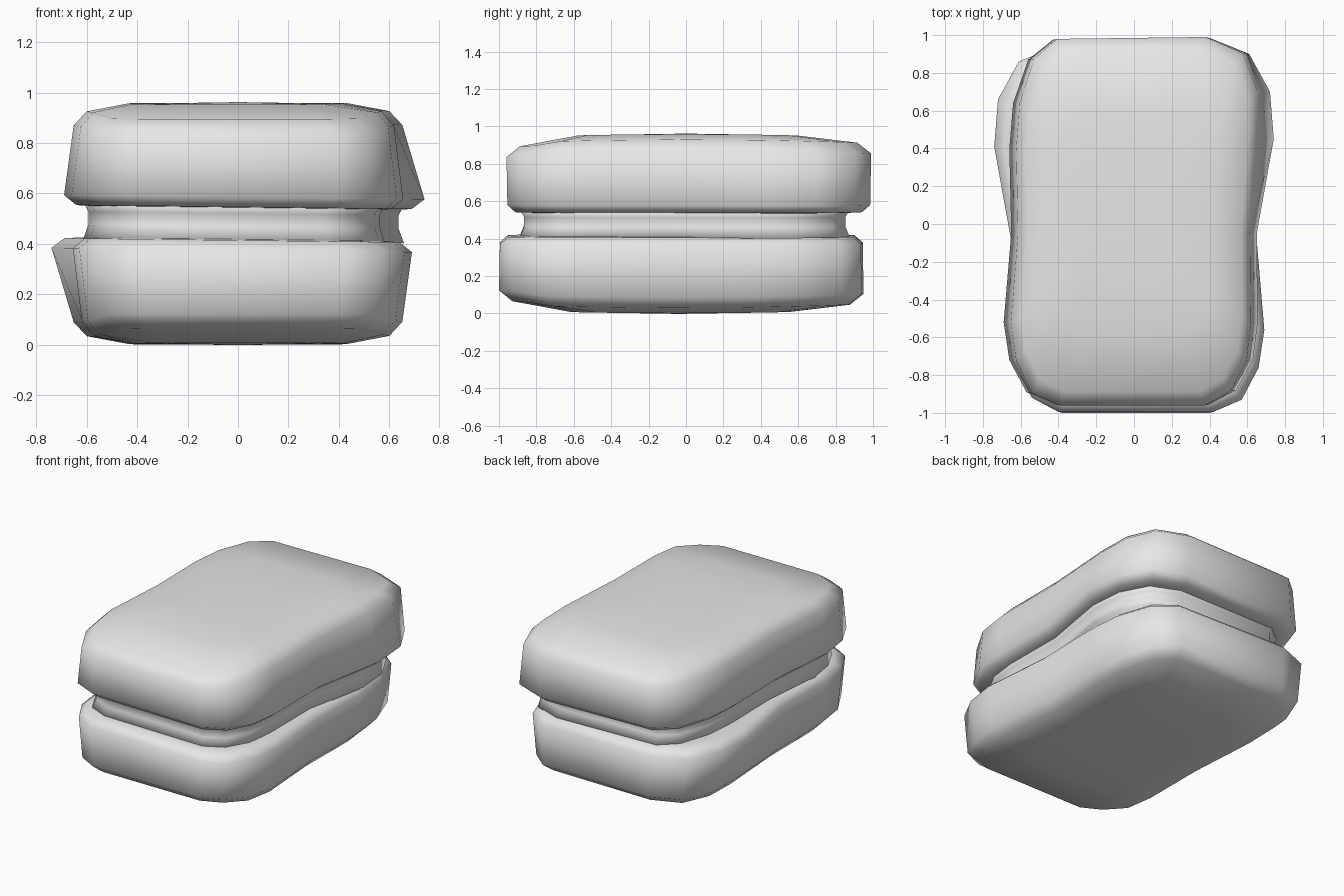
import bpy, bmesh, math
from mathutils import Matrix

if "Cube" in bpy.data.objects:
    bpy.data.objects.remove(bpy.data.objects["Cube"], do_unlink=True)

# Single plain grey
grey = bpy.data.materials.new("light_grey")
grey.use_nodes = True
grey.diffuse_color = (0.8, 0.8, 0.8, 1)
grey.node_tree.nodes["Principled BSDF"].inputs["Base Color"].default_value = (0.8, 0.8, 0.8, 1)

# Waisted plan of the cushion, flared at the back on one side
PLAN = [(.40, .985), (.61, .90), (.72, .70), (.74, .45), (.65, -.05), (.655, -.52),
        (.63, -.72), (.54, -.88), (.40, -.955), (-.42, -.955), (-.57, -.89), (-.66, -.72),
        (-.69, -.52), (-.65, -.05), (-.66, .40), (-.64, .64), (-.56, .87), (-.43, .975)]


def loft(name, rings, transform=None):
    """Stack scaled copies of the plan: (height, x scale, y scale, crowned)."""
    bm = bmesh.new()
    loops = []
    for z, sx, sy, crowned in rings:
        loop = []
        for px, py in PLAN:
            x, y, h = px * sx, py * sy, z
            if crowned:
                # Upper rings lose the flare and fall away to the ends
                x = max(-.69, min(.69, px)) * sx
                h -= .02 * y * y + (.02 if y < -.75 else 0)
            else:
                h -= .012 * x
            loop.append(bm.verts.new((x, y, h)))
        loops.append(loop)
    count = len(PLAN)
    for low, high in zip(loops, loops[1:]):
        for i in range(count):
            j = (i + 1) % count
            bm.faces.new((low[i], low[j], high[j], high[i]))
    # Close both ends with a fan around the middle
    for loop in (loops[0], loops[-1]):
        mid = bm.verts.new((0, 0, sum(v.co.z for v in loop) / count + (.004 if loop is loops[-1] else 0)))
        for i in range(count):
            bm.faces.new((loop[i], loop[(i + 1) % count], mid))
    bmesh.ops.recalc_face_normals(bm, faces=bm.faces[:])
    if transform:
        bmesh.ops.transform(bm, matrix=transform, verts=bm.verts[:])
    mesh = bpy.data.meshes.new(name)
    bm.to_mesh(mesh)
    bm.free()
    mesh.materials.append(grey)
    obj = bpy.data.objects.new(name, mesh)
    bpy.context.collection.objects.link(obj)
    mesh.shade_smooth()
    return obj


# Upper half: tucked underside, leaning wall, softly crowned top
half = [(.542, .84, .88, False), (.546, .93, .955, False), (.585, 1, 1, False),
        (.875, .945, 1.005, True), (.93, .87, .93, True), (.959, .63, .60, True),
        (.959, .3, .3, True)]
loft("upper_half", half)

# Lower half: the same form turned over, set slightly forward
turn = Matrix.Translation((0, -.04, .96)) @ Matrix.Rotation(math.pi, 4, 'Y')
loft("lower_half", half, turn)

# Recessed band between the halves
loft("middle_band", [(.41, .89, .91, False), (.47, .86, .885, False),
                     (.52, .86, .885, False), (.56, .89, .91, False)],
     Matrix.Translation((0, -.02, 0)))
